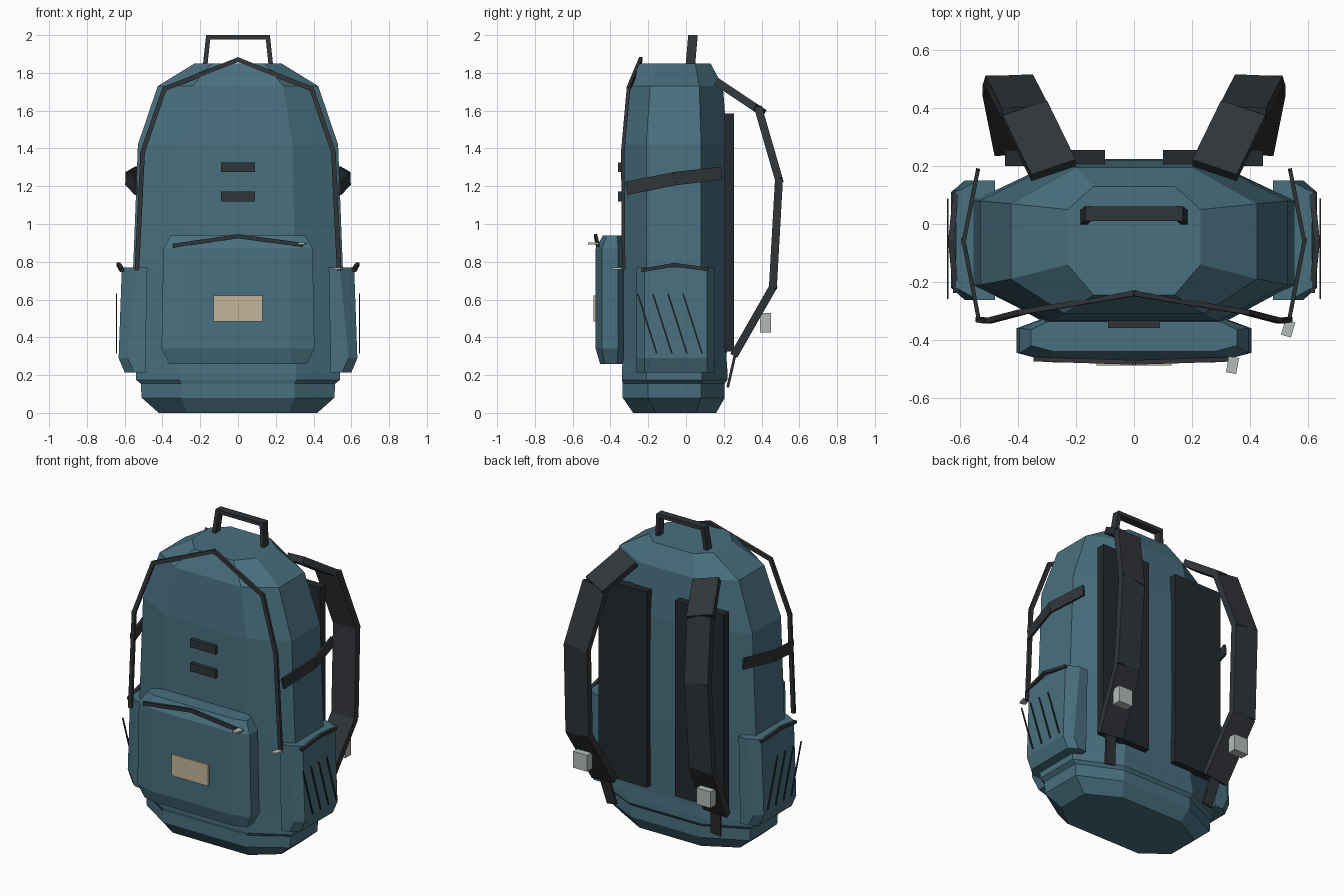
import bpy
from mathutils import Vector as V


def material(name, rgb):
    m = bpy.data.materials.new(name)
    m.diffuse_color = (*rgb, 1)
    return m


FABRIC = material("teal_fabric", (0.065, 0.16, 0.21))
WEBBING = material("dark_webbing", (0.03, 0.035, 0.04))
PADDING = material("dark_padding", (0.018, 0.022, 0.026))
PATCH = material("beige_patch", (0.55, 0.46, 0.32))
METAL = material("light_metal", (0.45, 0.5, 0.48))


def make(name, verts, faces, mat):
    me = bpy.data.meshes.new(name)
    me.from_pydata([tuple(v) for v in verts], [], faces)
    me.materials.append(mat)
    ob = bpy.data.objects.new(name, me)
    bpy.context.collection.objects.link(ob)
    return ob


def loft(name, rings, mat):
    """Skin a stack of rings that run counter-clockwise, bottom to top."""
    n = len(rings[0])
    faces = [[k * n + i, k * n + (i + 1) % n, (k + 1) * n + (i + 1) % n, (k + 1) * n + i]
             for k in range(len(rings) - 1) for i in range(n)]
    faces += [list(range(n))[::-1], [(len(rings) - 1) * n + i for i in range(n)]]
    return make(name, [p for r in rings for p in r], faces, mat)


def ribbon(name, pts, width, thick, wide_dir, mat, overlap=0.006):
    """Chain of flat box segments along a path."""
    verts, faces = [], []
    for p, q in zip(pts, pts[1:]):
        p, q = V(p), V(q)
        d = (q - p).normalized()
        w = V(wide_dir)
        w = (w - d * w.dot(d)).normalized()
        t = d.cross(w)
        b = len(verts)
        for e in (p - d * overlap, q + d * overlap):
            for sw, st in ((-1, -1), (1, -1), (1, 1), (-1, 1)):
                verts.append(e + w * sw * width / 2 + t * st * thick / 2)
        faces += [[b + i for i in f] for f in ((3, 2, 1, 0), (4, 5, 6, 7), (0, 1, 5, 4),
                                               (1, 2, 6, 5), (2, 3, 7, 6), (3, 0, 4, 7))]
    return make(name, verts, faces, mat)


def box(name, x0, x1, y0, y1, z0, z1, mat):
    ym, zm = (y0 + y1) / 2, (z0 + z1) / 2
    return ribbon(name, [(x0, ym, zm), (x1, ym, zm)], z1 - z0, y1 - y0, (0, 0, 1), mat, 0)


def flip(pts, s):
    return [(s * x, y, z) for x, y, z in pts]


# Main body: z, front half-width, front y, side x, side y range, back half-width, back y
body = [(0, 0.27, -0.28, 0.42, -0.16, 0.05, 0.22, 0.16),
        (0.08, 0.30, -0.335, 0.51, -0.20, 0.08, 0.25, 0.205),
        (0.155, 0.30, -0.335, 0.515, -0.20, 0.08, 0.25, 0.205),
        (0.175, 0.31, -0.34, 0.54, -0.21, 0.085, 0.26, 0.22),
        (0.215, 0.31, -0.34, 0.54, -0.21, 0.085, 0.26, 0.22),
        (0.28, 0.30, -0.335, 0.55, -0.21, 0.08, 0.25, 0.215),
        (0.77, 0.30, -0.34, 0.555, -0.21, 0.08, 0.25, 0.225),
        (1.42, 0.29, -0.335, 0.53, -0.21, 0.08, 0.25, 0.22),
        (1.73, 0.24, -0.31, 0.425, -0.19, 0.07, 0.20, 0.195),
        (1.85, 0.14, -0.245, 0.23, -0.14, 0.05, 0.14, 0.13)]
loft("main_body", [[(-fx, fy, z), (fx, fy, z), (sx, s0, z), (sx, s1, z),
                    (bx, by, z), (-bx, by, z), (-sx, s1, z), (-sx, s0, z)]
                   for z, fx, fy, sx, s0, s1, bx, by in body], FABRIC)

# Front pocket: z, half-width, front y, edge y, back y
pocket = [(0.26, 0.365, -0.455, -0.43, -0.365), (0.34, 0.405, -0.478, -0.445, -0.36),
          (0.87, 0.395, -0.478, -0.445, -0.36), (0.94, 0.355, -0.44, -0.42, -0.365)]
loft("front_pocket", [[(-0.28, f, z), (0.28, f, z), (w, e, z), (w, b, z),
                       (0.8 * w, -0.33, z), (-0.8 * w, -0.33, z), (-w, b, z), (-w, e, z)]
                      for z, w, f, e, b in pocket], FABRIC)
ribbon("front_pocket_zip", [(-0.34, -0.467, 0.885), (0, -0.478, 0.935), (0.34, -0.467, 0.89)],
       0.022, 0.016, (0, 0, 1), WEBBING)
ribbon("front_pocket_zip_pull", [(0.345, -0.46, 0.897), (0.335, -0.515, 0.897)],
       0.036, 0.012, (1, 0, 0), METAL, 0)
box("front_patch", -0.13, 0.13, -0.489, -0.475, 0.485, 0.622, PATCH)

# Lash loops on the front
for i, z in enumerate((1.145, 1.30)):
    box(f"lash_loop_{i}", -0.09, 0.09, -0.36, -0.33, z - 0.026, z + 0.026, WEBBING)

# Main zip arching over the front
ribbon("main_zip", [(-0.535, -0.33, 0.76), (-0.505, -0.335, 1.38), (-0.39, -0.305, 1.715),
                    (0, -0.24, 1.87), (0.39, -0.305, 1.715), (0.505, -0.335, 1.38),
                    (0.535, -0.33, 0.76)], 0.018, 0.024, (0, 1, 0), WEBBING)
ribbon("main_zip_pull", [(0.54, -0.335, 0.765), (0.525, -0.387, 0.765)],
       0.036, 0.012, (1, 0, 0), METAL, 0)

# Top carry handle
ribbon("carry_handle", [(-0.175, 0.022, 1.83), (-0.158, 0.036, 1.988),
                        (0.158, 0.036, 1.988), (0.175, 0.022, 1.83)],
       0.05, 0.024, (0, 1, 0), WEBBING, 0.01)

for s, side in ((1, "right"), (-1, "left")):
    # Side bottle pocket: z, inner x, shoulder x, outer x
    rings = []
    for z, xi, xm, xo in ((0.215, 0.49, 0.55, 0.60), (0.29, 0.49, 0.585, 0.632),
                          (0.77, 0.48, 0.54, 0.615)):
        r = flip([(xi, -0.262, z), (xm, -0.262, z), (xo, -0.22, z),
                  (xo, 0.11, z), (xm, 0.15, z), (xi, 0.15, z)], s)
        rings.append(r[::s])
    loft(f"{side}_side_pocket", rings, FABRIC)
    ribbon(f"{side}_pocket_band", flip([(0.615, -0.23, 0.755), (0.632, -0.06, 0.785),
                                        (0.615, 0.11, 0.76)], s),
           0.018, 0.02, (0, 0, 1), WEBBING)
    # Slanted cords over the pocket
    for i in range(4):
        y = -0.255 + 0.08 * i
        ribbon(f"{side}_pocket_cord_{i}", flip([(0.643, y, 0.63), (0.643, y + 0.1, 0.315)], s),
               0.008, 0.006, (0, 1, 0), WEBBING, 0)
    # Compression strap
    ribbon(f"{side}_compression_strap", flip([(0.54, -0.31, 1.19), (0.588, -0.06, 1.24),
                                              (0.54, 0.182, 1.268)], s),
           0.07, 0.014, (0, 0, 1), WEBBING)
    # Padded back panel
    xs = sorted((s * 0.10, s * 0.445))
    box(f"{side}_back_panel", *xs, 0.20, 0.255, 0.325, 1.585, PADDING)
    # Shoulder strap with lower webbing and buckle
    ribbon(f"{side}_shoulder_strap", flip([(0.28, 0.19, 1.735), (0.375, 0.385, 1.605),
                                           (0.43, 0.492, 1.235), (0.44, 0.46, 0.665),
                                           (0.40, 0.26, 0.315)], s),
           0.165, 0.042, (1, 0, 0), WEBBING)
    ribbon(f"{side}_strap_webbing", flip([(0.40, 0.265, 0.33), (0.37, 0.222, 0.14)], s),
           0.07, 0.014, (1, 0, 0), WEBBING, 0)
    xs = sorted((s * 0.39, s * 0.49))
    box(f"{side}_strap_buckle", *xs, 0.393, 0.45, 0.425, 0.53, METAL)
